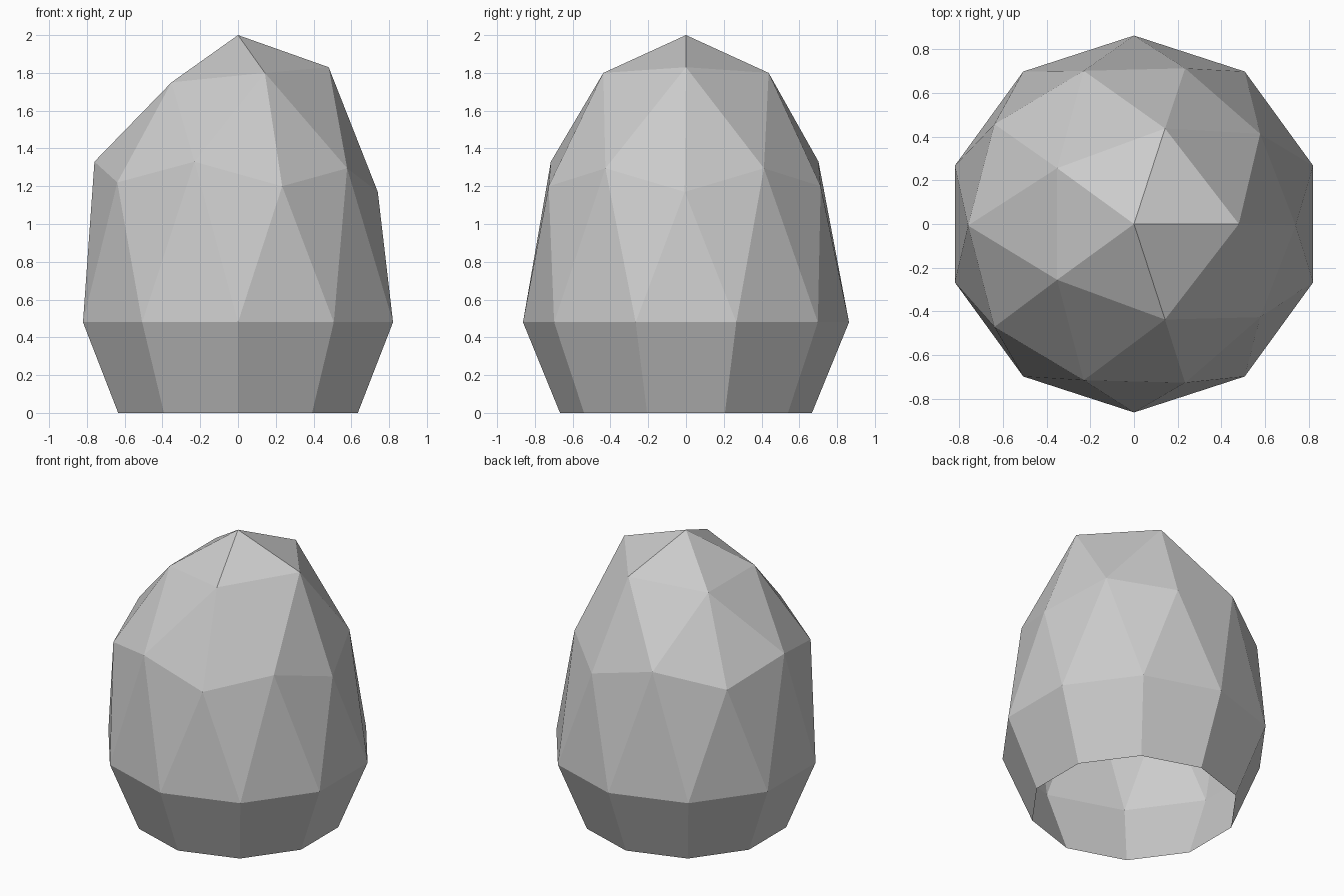
import bpy
import bmesh
from math import cos, sin, radians

cube = bpy.data.objects.get("Cube")
if cube:
    bpy.data.objects.remove(cube, do_unlink=True)

# Single plain grey
grey = bpy.data.materials.new("stone_grey")
grey.use_nodes = True
color = (0.6, 0.6, 0.6, 1.0)
grey.diffuse_color = color
grey.node_tree.nodes["Principled BSDF"].inputs["Base Color"].default_value = color

bm = bmesh.new()


def ring(half, start, step, dy=0.0):
    """Closed ring from (radius, height) pairs for one half, mirrored across y."""
    count = round(360 / step)
    verts = []
    for i in range(count):
        r, z = half[min(i, count - i)] if start == 0 else half[0]
        a = radians(start + i * step)
        verts.append(bm.verts.new((r * cos(a), r * sin(a) + dy, z)))
    return verts


# Faceted dome: tip, crown, shoulder, widest ring and open foot
tip = bm.verts.new((0, 0, 2))
crown = ring([(0.48, 1.83), (0.46, 1.80), (0.435, 1.75)], 0, 72)
shoulder = ring([(0.74, 1.17), (0.714, 1.295), (0.757, 1.20),
                 (0.745, 1.33), (0.79, 1.22), (0.76, 1.33)], 0, 36, -0.007)
waist = ring([(0.863, 0.48)], 18, 36)
foot = ring([(0.667, 0.0)], 18, 36)

# Crown: triangles around the tip and down to the shoulder
for i in range(5):
    a, b = crown[i], crown[(i + 1) % 5]
    low, mid, nxt = (shoulder[(2 * i + k) % 10] for k in range(3))
    for tri in ((tip, a, b), (a, low, mid), (a, mid, b), (b, mid, nxt)):
        bm.faces.new(tri)

# Body: zigzag triangles, then the tapering skirt
for i in range(10):
    j = (i + 1) % 10
    bm.faces.new((shoulder[i], waist[i], shoulder[j]))
    bm.faces.new((shoulder[j], waist[i], waist[j]))
    bm.faces.new((waist[i], foot[i], foot[j], waist[j]))

mesh = bpy.data.meshes.new("faceted_shell")
bm.to_mesh(mesh)
bm.free()
mesh.materials.append(grey)
shell = bpy.data.objects.new("faceted_shell", mesh)
bpy.context.collection.objects.link(shell)
